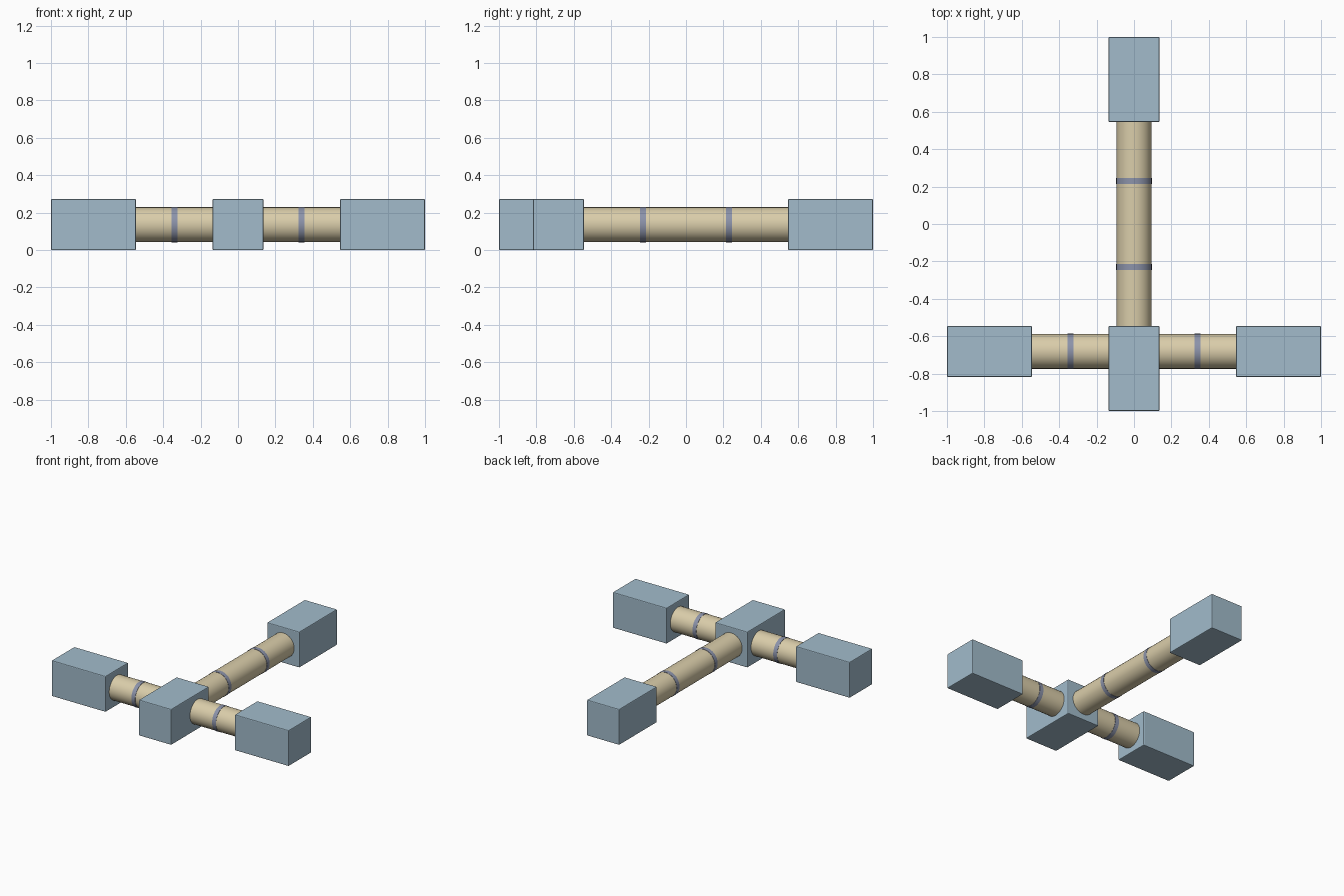
import bpy
from math import pi, radians

if "Cube" in bpy.data.objects:
    bpy.data.objects.remove(bpy.data.objects["Cube"])

W = 0.273      # block width and height
L = 0.455      # block length
R = 0.093      # tube radius
ZC = W / 2     # height of the tube axis
YC = -1 + L - W / 2   # line of the cross arms


def material(name, rgb):
    m = bpy.data.materials.new(name)
    m.diffuse_color = (*rgb, 1)
    m.use_nodes = True
    m.node_tree.nodes["Principled BSDF"].inputs["Base Color"].default_value = m.diffuse_color
    return m


BLUE = material("pale blue", (0.36, 0.50, 0.60))
TAN = material("tan", (0.70, 0.61, 0.40))
GREY = material("slate grey", (0.26, 0.29, 0.40))


def block(name, x, y, sx, sy):
    bpy.ops.mesh.primitive_cube_add(size=1, location=(x, y, ZC))
    ob = bpy.context.object
    ob.name = name
    ob.scale = (sx, sy, W)
    bpy.ops.object.transform_apply(location=False, rotation=False, scale=True)
    bev = ob.modifiers.new("soft edges", 'BEVEL')
    bev.width = 0.006
    bev.segments = 2
    ob.data.materials.append(BLUE)


def rod(name, axis, x, y, length, radius, mat):
    rot = (0, pi / 2, 0) if axis == 'x' else (pi / 2, 0, 0)
    bpy.ops.mesh.primitive_cylinder_add(vertices=32, radius=radius, depth=length,
                                        location=(x, y, ZC), rotation=rot)
    ob = bpy.context.object
    ob.name = name
    ob.data.materials.append(mat)
    bpy.ops.object.shade_smooth_by_angle(angle=radians(35))


# blocks on the long axis
block("front_block", 0, -1 + L / 2, W, L)
block("back_block", 0, 1 - L / 2, W, L)

# long tube with two rings
rod("long_tube", 'y', 0, 0, 2 * (1 - L) + 0.02, R, TAN)
for label, y in (("front", -0.23), ("back", 0.23)):
    rod(f"{label}_ring", 'y', 0, y, 0.032, R + 0.002, GREY)

# mirrored cross arms: block, short tube and ring
for label, s in (("left", -1), ("right", 1)):
    block(f"{label}_block", s * (1 - L / 2), YC, L, W)
    mid = s * (W / 2 + 1 - L) / 2
    rod(f"{label}_tube", 'x', mid, YC, 1 - L - W / 2 + 0.02, R, TAN)
    rod(f"{label}_ring", 'x', mid, YC, 0.032, R + 0.002, GREY)
